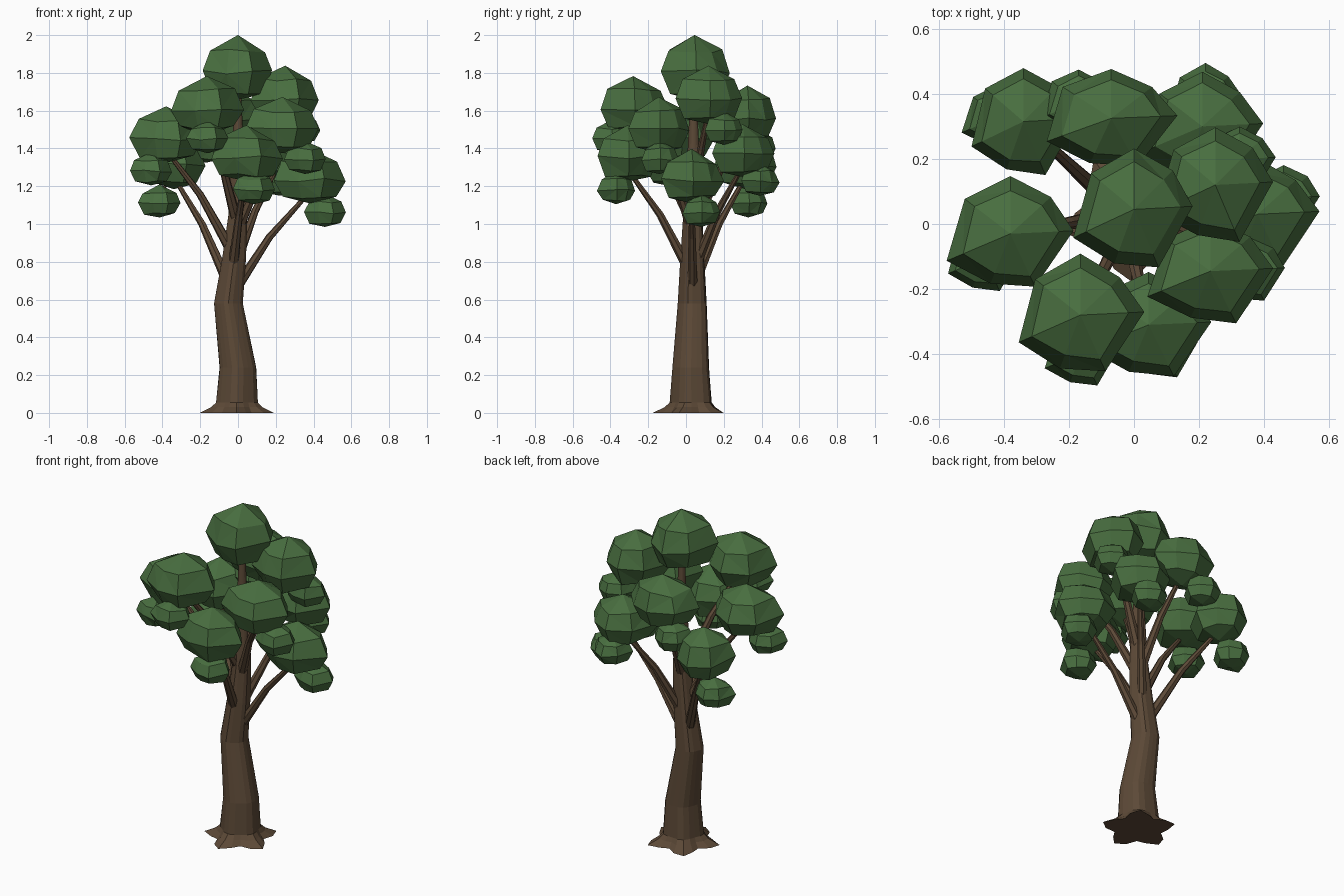
import bpy, bmesh, math, random
from mathutils import Vector, Matrix

if "Cube" in bpy.data.objects:
    bpy.data.objects.remove(bpy.data.objects["Cube"])

random.seed(4)

def material(name, rgb):
    m = bpy.data.materials.new(name)
    m.diffuse_color = (*rgb, 1)
    m.use_nodes = True
    m.node_tree.nodes["Principled BSDF"].inputs["Base Color"].default_value = m.diffuse_color
    return m

bark = material("bark", (0.108, 0.067, 0.038))
leaf = material("leaf", (0.065, 0.155, 0.05))

def finish(bm, name, mat):
    bmesh.ops.recalc_face_normals(bm, faces=bm.faces)
    me = bpy.data.meshes.new(name)
    bm.to_mesh(me)
    bm.free()
    me.materials.append(mat)
    ob = bpy.data.objects.new(name, me)
    bpy.context.collection.objects.link(ob)
    return ob

def loft(bm, rings):
    for lo, hi in zip(rings, rings[1:]):
        n = len(lo)
        for k in range(n):
            j = (k + 1) % n
            bm.faces.new((lo[k], lo[j], hi[j], hi[k]))

def tube(name, path, sides, lobe=None, level=False):
    """Loft rings along (x, y, z, radius) points; lobe = ridge depth per ring."""
    bm = bmesh.new()
    pts = [Vector(p[:3]) for p in path]
    rings = []
    for i, p in enumerate(pts):
        d = pts[min(i + 1, len(pts) - 1)] - pts[max(i - 1, 0)]
        rot = Matrix() if level else Vector((0, 0, 1)).rotation_difference(d).to_matrix().to_4x4()
        ring = []
        for k in range(sides):
            a = math.tau * k / sides + 0.3
            r = path[i][3] * (1 + (lobe[i] if lobe else 0) * math.cos(5 * a - 4.45))
            ring.append(bm.verts.new(p + rot @ Vector((r * math.cos(a), r * math.sin(a), 0))))
        rings.append(ring)
    loft(bm, rings)
    bm.faces.new(rings[0])
    bm.faces.new(rings[-1])
    return finish(bm, name, bark)

# shared clump outline seen from above (degrees, radius) and profile (radius, height)
outline = [(3, 1.02), (45, .92), (90, 1.02), (140, .97), (205, 1.13), (250, .96), (293, 1.07)]
profile = [(.74, -.74), (1, -.12), (.78, .53)]

def blob(name, c, r):
    """Faceted leaf clump: pointed top, wide waist, flattened underside."""
    bm = bmesh.new()
    def vert(x, y, z):
        return bm.verts.new((c[0] + x * r[0], c[1] + y * r[1], c[2] + z * r[2]))
    rings = []
    for pr, pz in profile:
        ring = []
        for deg, k in outline:
            a, q = math.radians(deg), pr * k * random.uniform(.97, 1.03)
            ring.append(vert(q * math.cos(a), q * math.sin(a), pz + random.uniform(-.07, .07)))
        rings.append(ring)
    loft(bm, rings)
    for ring, z in ((rings[0], -.97), (rings[-1], 1.02)):
        tip = vert(0, 0, z)
        for k in range(len(ring)):
            bm.faces.new((ring[k], ring[k - 1], tip))
    bmesh.ops.triangulate(bm, faces=[f for f in bm.faces if len(f.verts) > 3])
    finish(bm, name, leaf)

# trunk with flared root star and bent leader
trunk = [(-.005, .03, 0, .17), (-.005, .03, .03, .128), (-.005, .03, .055, .11), (0, .028, .24, .097),
         (-.05, .036, .58, .076), (-.02, .036, .82, .063), (0, .038, 1.05, .05),
         (0, .04, 1.4, .03), (0, .04, 1.75, .015)]
tube("trunk", trunk, 20, [.22, .12, .06, .03, .05, .05, .05, .03, 0], level=True)

def trunk_at(z):
    for a, b in zip(trunk, trunk[1:]):
        if a[2] <= z <= b[2]:
            return Vector(a[:3]).lerp(Vector(b[:3]), (z - a[2]) / (b[2] - a[2]))

# big clumps: centre, radii, height where the branch leaves the trunk
big = [((0, .045, 1.825), (.18, .18, .172), None),
       ((.25, .12, 1.68), (.175, .175, .155), 1.1),
       ((-.165, -.28, 1.625), (.19, .18, .155), 1.0),
       ((.235, -.145, 1.52), (.185, .16, .15), .95),
       ((-.38, -.03, 1.47), (.187, .17, .15), .83),
       ((.045, -.31, 1.37), (.185, .16, .15), .72),
       ((.38, .03, 1.25), (.185, .165, .145), .6),
       ((-.07, .325, 1.575), (.195, .15, .155), .98),
       ((-.34, .315, 1.33), (.16, .165, .15), .66),
       ((.21, .3, 1.385), (.18, .165, .14), .74)]
for i, (c, r, z) in enumerate(big):
    blob(f"leaf_clump_{i}", c, r)
    if z:
        a, b = trunk_at(z), Vector(c) - Vector((0, 0, .08))
        m = a.lerp(b, 0.5) + Vector((0, 0, .045))
        tube(f"branch_{i}", [(*a, .03), (*m, .02), (*b, .011)], 7)

# small clumps hanging off the big ones, each with a twig
small = [((-.16, -.395, 1.46), 2), ((.355, -.14, 1.35), 3), ((.085, -.37, 1.19), 5),
         ((.46, .08, 1.07), 6), ((-.46, -.105, 1.29), 4), ((-.415, .33, 1.12), 8),
         ((.325, .2, 1.505), 1), ((.22, .39, 1.235), 9), ((-.17, .375, 1.41), 7)]
for i, (c, k) in enumerate(small):
    blob(f"small_clump_{i}", c, (.11, .1, .088))
    tube(f"twig_{i}", [(*big[k][0], .012), (*c, .007)], 5)
